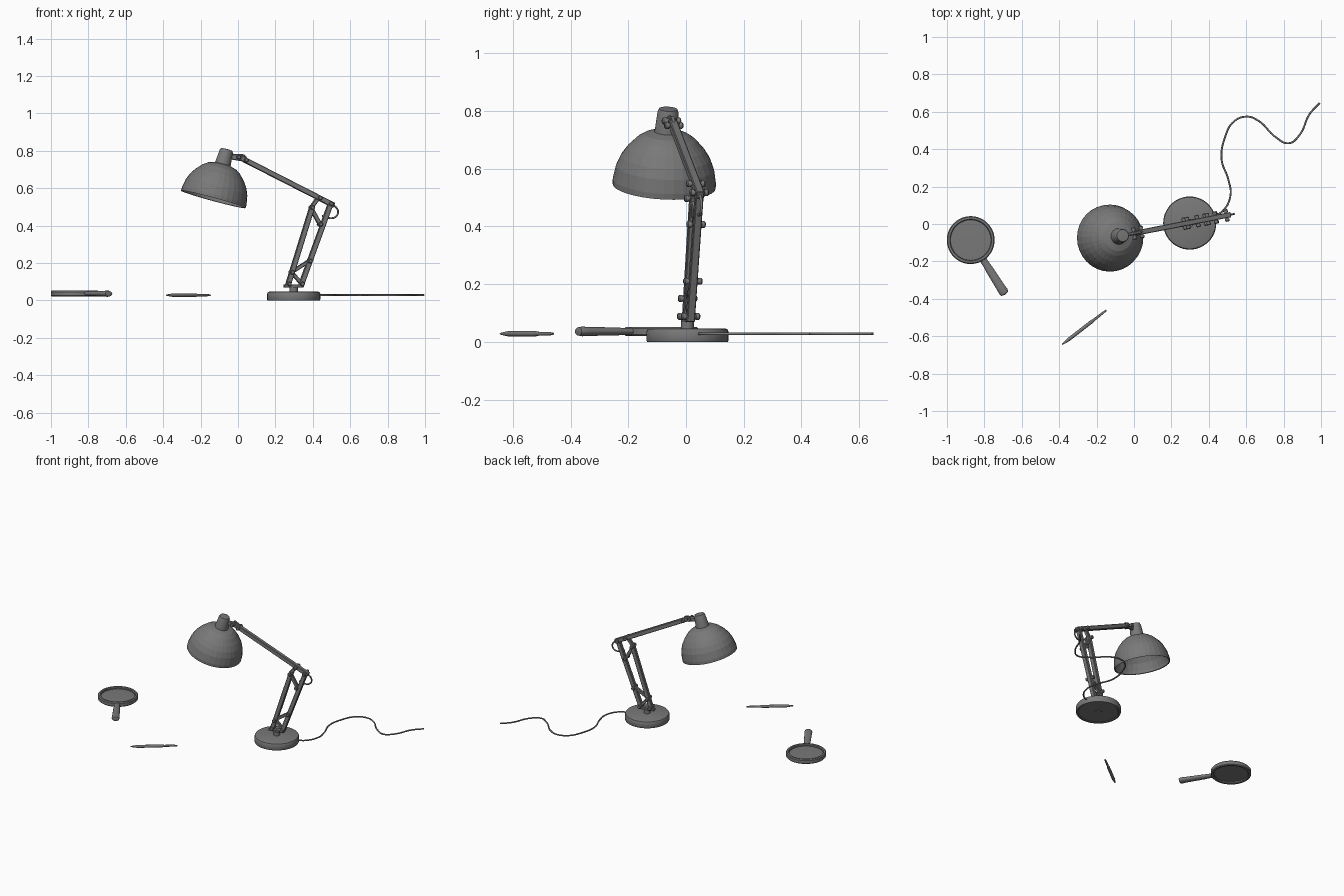
import bpy, bmesh, math
from mathutils import Vector, Matrix

if "Cube" in bpy.data.objects:
    bpy.data.objects.remove(bpy.data.objects["Cube"])

AZ = math.radians(11)
SIDE = Vector((-math.sin(AZ), math.cos(AZ), 0))   # across the lamp's arm plane
DARK = bpy.data.materials.new("dark_grey")
DARK.diffuse_color = (0.19, 0.19, 0.19, 1)
DARK.use_nodes = True
DARK.node_tree.nodes["Principled BSDF"].inputs["Base Color"].default_value = DARK.diffuse_color


def arm(x, z, v=0.0):
    """Point in the lamp's arm plane, shifted sideways by v."""
    return Vector((x, 0.008 + (x - 0.30) * math.tan(AZ), z)) + SIDE * v


def finish(name, bm, smooth=True):
    bmesh.ops.remove_doubles(bm, verts=bm.verts, dist=1e-5)
    bmesh.ops.recalc_face_normals(bm, faces=bm.faces)
    me = bpy.data.meshes.new(name)
    bm.to_mesh(me)
    bm.free()
    me.materials.append(DARK)
    ob = bpy.data.objects.new(name, me)
    bpy.context.collection.objects.link(ob)
    if smooth:
        bpy.ops.object.select_all(action='DESELECT')
        ob.select_set(True)
        bpy.context.view_layer.objects.active = ob
        bpy.ops.object.shade_smooth_by_angle(angle=math.radians(35))
    return ob


def lathe(name, profile, origin, axis=(0, 0, 1), segs=40, smooth=True, flat=1.0):
    """Revolve (radius, height) points about an axis; flat squashes world z."""
    rot = Vector(axis).to_track_quat('Z', 'Y').to_matrix().to_4x4()
    mat = Matrix.Translation(origin) @ Matrix.Diagonal((1, 1, flat, 1)) @ rot
    bm = bmesh.new()
    rings = []
    for r, h in profile:
        rings.append([bm.verts.new(mat @ Vector((r * math.cos(2 * math.pi * i / segs),
                                                 r * math.sin(2 * math.pi * i / segs), h)))
                      for i in range(segs)] if r > 0 else [bm.verts.new(mat @ Vector((0, 0, h)))])
    for a, b in zip(rings, rings[1:]):
        for i in range(segs):
            j = (i + 1) % segs
            if len(a) == 1:
                bm.faces.new((a[0], b[i], b[j]))
            elif len(b) == 1:
                bm.faces.new((a[i], a[j], b[0]))
            else:
                bm.faces.new((a[i], a[j], b[j], b[i]))
    return finish(name, bm, smooth)


def beam(name, a, b, width=0.028, thick=0.028):
    """Square bar between two points in the arm plane."""
    d = (b - a).normalized()
    n = d.cross(SIDE)
    m = Matrix((d * (b - a).length, SIDE * width, n * thick)).transposed().to_4x4()
    bm = bmesh.new()
    bmesh.ops.create_cube(bm, size=1, matrix=Matrix.Translation((a + b) / 2) @ m)
    bmesh.ops.bevel(bm, geom=bm.edges[:], offset=0.003, segments=1, affect='EDGES')
    return finish(name, bm, False)


def bolt(name, x, z):
    """Cross bolt with a wider head at each side."""
    lathe(name, [(0, -0.033), (0.008, -0.033), (0.012, -0.029), (0.012, -0.018), (0.008, -0.018),
                 (0.008, 0.018), (0.012, 0.018), (0.012, 0.029), (0.008, 0.033), (0, 0.033)],
          arm(x, z), SIDE, 12)


def wire(name, pts, radius=0.005):
    cu = bpy.data.curves.new(name, 'CURVE')
    cu.dimensions = '3D'
    cu.bevel_depth = radius
    cu.bevel_resolution = 2
    cu.use_fill_caps = True
    cu.materials.append(DARK)
    sp = cu.splines.new('BEZIER')
    sp.bezier_points.add(len(pts) - 1)
    for p, co in zip(sp.bezier_points, pts):
        p.co = co
        p.handle_left_type = p.handle_right_type = 'AUTO'
    bpy.context.collection.objects.link(bpy.data.objects.new(name, cu))


# Base, centre plug and stem
base = (0.298, 0.005, 0)
lathe("base", [(0, 0.004), (0.125, 0.004), (0.13, 0), (0.14, 0), (0.142, 0.004), (0.142, 0.036),
               (0.138, 0.044), (0.13, 0.047), (0, 0.047)], base, segs=48)
lathe("base_plug", [(0, 0), (0.025, 0), (0.025, 0.01), (0, 0.01)], base, segs=24)
lathe("stem", [(0, 0.04), (0.022, 0.04), (0.022, 0.072), (0, 0.072)], base, segs=24)
beam("stem_plate", arm(0.245, 0.077), arm(0.35, 0.077), 0.03, 0.016)

# Lower arm: parallel bars and links
beam("lower_bar_inner", arm(0.265, 0.075), arm(0.398, 0.505))
beam("lower_bar_outer", arm(0.335, 0.075), arm(0.498, 0.525))
beam("lower_link_top", arm(0.285, 0.15), arm(0.382, 0.212), 0.022, 0.02)
beam("lower_link_bottom", arm(0.285, 0.15), arm(0.345, 0.085), 0.022, 0.02)
beam("elbow_link_top", arm(0.39, 0.495), arm(0.435, 0.555), 0.022, 0.022)
beam("elbow_link_bottom", arm(0.39, 0.495), arm(0.438, 0.407), 0.022, 0.022)

# Upper arm and head bracket
beam("upper_arm", arm(0.015, 0.762), arm(0.513, 0.508))
beam("head_bracket", arm(-0.06, 0.772), arm(0.035, 0.757), 0.018, 0.03)

for i, (x, z) in enumerate([(0.27, 0.088), (0.34, 0.088), (0.287, 0.15), (0.382, 0.21),
                            (0.438, 0.407), (0.394, 0.497), (0.435, 0.548), (0.494, 0.517),
                            (0.0, 0.766), (0.04, 0.75)]):
    bolt(f"bolt_{i + 1}", x, z)

# Lampshade, cap and bulb on a tilted axis
rim = arm(-0.132, 0.54)
axis = (arm(-0.059, 0.81) - rim).normalized()
lathe("lampshade", [(0.173, 0.002), (0.179, 0), (0.179, 0.02), (0.17, 0.068), (0.155, 0.104),
                    (0.134, 0.135), (0.103, 0.168), (0.078, 0.185), (0.043, 0.195), (0.04, 0.189),
                    (0.075, 0.179), (0.099, 0.162), (0.129, 0.131), (0.149, 0.101),
                    (0.164, 0.066), (0.173, 0.02), (0.173, 0.002)], rim, axis, 32, False)
lathe("shade_cap", [(0, 0.184), (0.044, 0.184), (0.036, 0.267), (0.032, 0.277), (0, 0.28)],
      rim, axis, 32)
lathe("bulb", [(0, 0.085), (0.02, 0.089), (0.033, 0.108), (0.031, 0.128), (0.018, 0.155),
               (0.018, 0.19), (0, 0.19)], rim, axis, 24)

# Cable loops at the joints
wire("elbow_cable", [arm(0.505, 0.512), arm(0.53, 0.49), arm(0.534, 0.465), arm(0.519, 0.445),
                     arm(0.487, 0.44), arm(0.45, 0.452)])
wire("head_cable", [arm(-0.035, 0.78), arm(0.0, 0.777), arm(0.03, 0.775), arm(0.043, 0.758),
                    arm(0.035, 0.74)])

# Power cord trailing behind
cord = [(0.42, 0.04), (0.475, 0.07), (0.516, 0.155), (0.505, 0.235), (0.468, 0.348), (0.487, 0.465),
        (0.532, 0.546), (0.602, 0.574), (0.665, 0.552), (0.757, 0.465), (0.828, 0.432),
        (0.885, 0.476), (0.939, 0.588), (0.993, 0.647)]
wire("power_cord", [(x, y, 0.028) for x, y in cord])

# Magnifying glass
glass = Vector((-0.873, -0.086, 0))
lathe("magnifier_rim", [(0.108, 0.024), (0.112, 0.02), (0.123, 0.02), (0.128, 0.025), (0.128, 0.046),
                        (0.123, 0.052), (0.112, 0.052), (0.108, 0.047), (0.108, 0.024)], glass, segs=48)
lathe("magnifier_lens", [(0, 0.029), (0.11, 0.032), (0.11, 0.038), (0, 0.042)], glass, segs=48)
lathe("magnifier_handle", [(0, 0.115), (0.019, 0.115), (0.019, 0.16), (0.021, 0.18), (0.024, 0.3),
                           (0.026, 0.325), (0.022, 0.34), (0, 0.345)],
      glass + Vector((0, 0, 0.036)), (0.536, -0.844, 0), 20, flat=0.65)

# Pen
tip, end = Vector((-0.385, -0.645, 0.028)), Vector((-0.148, -0.461, 0.028))
L = (end - tip).length
lathe("pen", [(0, 0), (0.003, 0.002), (0.008, 0.035), (0.0095, 0.05), (0.0095, 0.2), (0.007, 0.215),
              (0.006, L - 0.02), (0.004, L), (0, L)], tip, end - tip, 16)
